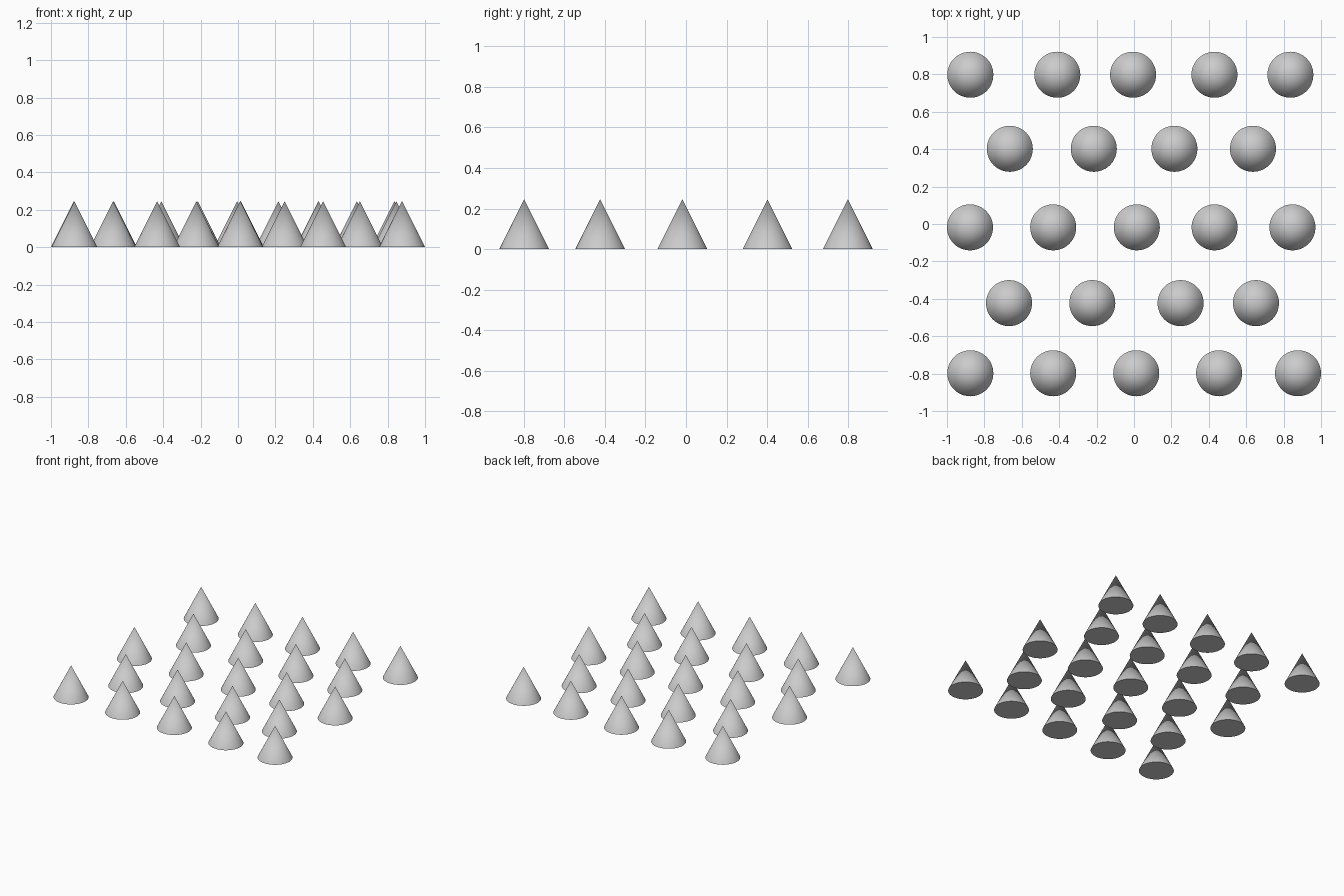
import bpy

R = 0.123   # base radius
H = 0.246   # height

# Staggered rows of cones: y position -> x positions
rows = [
    (0.798, (-0.875, -0.41, -0.005, 0.43, 0.836)),
    (0.402, (-0.664, -0.215, 0.216, 0.636)),
    (-0.018, (-0.877, -0.432, 0.015, 0.431, 0.847)),
    (-0.423, (-0.668, -0.223, 0.249, 0.652)),
    (-0.798, (-0.875, -0.432, 0.012, 0.455, 0.877)),
]


def add_cone(name, x, y):
    bpy.ops.mesh.primitive_cone_add(vertices=48, radius1=R, radius2=0, depth=H,
                                    location=(x, y, H / 2))
    bpy.context.object.name = name
    bpy.ops.object.shade_smooth_by_angle()


for r, (y, xs) in enumerate(rows, 1):
    for c, x in enumerate(xs, 1):
        add_cone(f"cone_row{r}_{c}", x, y)
